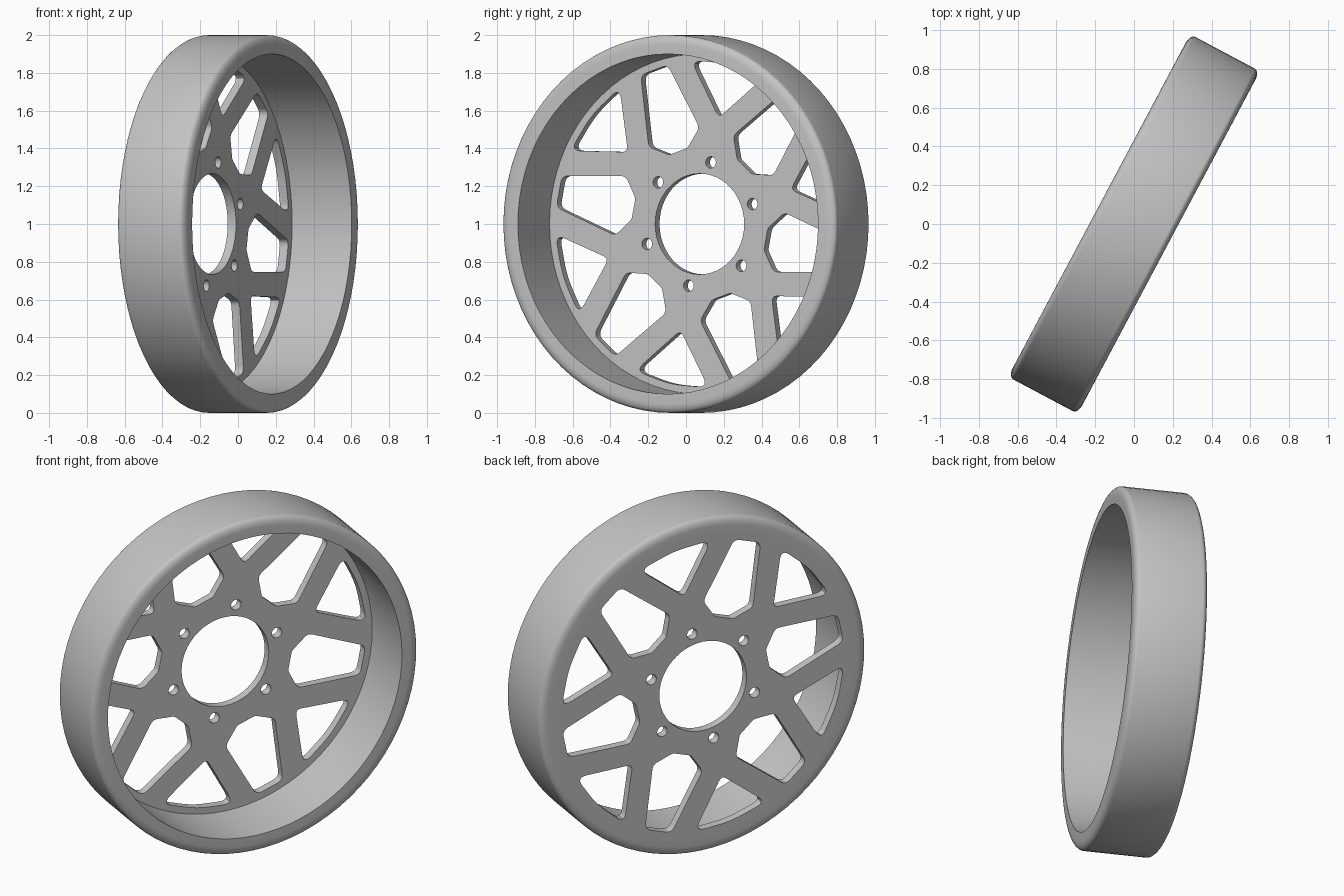
import bpy, bmesh, math
from mathutils import Vector, Matrix

if "Cube" in bpy.data.objects:
    bpy.data.objects.remove(bpy.data.objects["Cube"])

SEG = 80             # sides around the rim
H = 0.2035           # half width of the rim
R_IN = 0.9           # inner rim radius
FLOOR = -0.154       # front face of the spoked disc, along the axis
YAW = math.radians(28)


def polar(r, a):
    return Vector((r * math.cos(a), r * math.sin(a)))


def circle(r, n, c=Vector((0, 0))):
    return [c + polar(r, 2 * math.pi * i / n) for i in range(n)]


def rounded(corners, steps=6):
    """Round each (point, radius) corner of a closed polygon."""
    out = []
    n = len(corners)
    for i, (p, r) in enumerate(corners):
        a = (corners[i - 1][0] - p).normalized()
        b = (corners[(i + 1) % n][0] - p).normalized()
        d = r / math.tan(a.angle(b) / 2)
        for k in range(steps + 1):
            t = k / steps
            out.append(p + a * d * (1 - t) ** 2 + b * d * t * t)
    return out


def turn(points, deg):
    m = Matrix.Rotation(math.radians(deg), 2)
    return [m @ p for p in points]


def symmetric(half):
    """Mirror a half outline (starting and ending off axis) about local x."""
    return half + [(Vector((p.x, -p.y)), r) for p, r in reversed(half)]


# Window outlines, pointing along +x
R_WIN = 0.867
big = symmetric([(Vector((0.405, 0.058)), 0.04), (Vector((0.485, 0.160)), 0.045),
                 (Vector((0.86, 0.085)), 0.045)])
tip = polar(R_WIN, math.radians(14.9))
tri = [(Vector((0.575, 0)), 0.03), (tip, 0.035), (Vector((R_WIN, 0)), 0.6),
       (Vector((tip.x, -tip.y)), 0.035)]

# Disc outline with hub hole, bolt holes and two kinds of windows
loops = [circle(R_IN, SEG), circle(0.267, 48)]
for k in range(6):
    bolt = 18.5 + 60 * k
    loops.append(circle(0.031, 16, polar(0.333, math.radians(bolt))))
    loops.append(turn(rounded(tri), bolt))
    loops.append(turn(rounded(big), bolt + 30))

curve = bpy.data.curves.new("disc_outline", 'CURVE')
curve.dimensions = '2D'
curve.fill_mode = 'BOTH'
curve.extrude = (FLOOR + H) / 2
for pts in loops:
    s = curve.splines.new('POLY')
    s.points.add(len(pts) - 1)
    for sp, p in zip(s.points, pts):
        sp.co = (p.x, p.y, 0, 1)
    s.use_cyclic_u = True
tmp = bpy.data.objects.new("disc_outline", curve)
bpy.context.collection.objects.link(tmp)
bpy.context.view_layer.update()
disc = bpy.data.meshes.new_from_object(
    tmp.evaluated_get(bpy.context.evaluated_depsgraph_get()))
disc.transform(Matrix.Translation((0, 0, (FLOOR - H) / 2)))
bpy.data.objects.remove(tmp)

bm = bmesh.new()
bm.from_mesh(disc)
bpy.data.meshes.remove(disc)
bmesh.ops.remove_doubles(bm, verts=bm.verts, dist=0.0003)
# Remove the disc's outer wall, which the rim covers
hidden = [f for f in bm.faces
          if all(abs(v.co.xy.length - R_IN) < 0.002 for v in f.verts)
          and abs(f.normal.z) < 0.5]
bmesh.ops.delete(bm, geom=hidden, context='FACES')

# Rim: lathed profile with soft outer edges
FR, FA = 0.05, 0.03
edge = [(1 - FR + FR * math.sin(t), H - FA + FA * math.cos(t))
        for t in (math.pi / 2 * i / 6 for i in range(7))]
profile = ([(R_IN, FLOOR), (R_IN, H)] + edge
           + [(r, -z) for r, z in reversed(edge)] + [(R_IN, -H)])
rings = []
for r, z in profile:
    rings.append([bm.verts.new((p.x, p.y, z)) for p in circle(r, SEG)])
for a, b in zip(rings, rings[1:]):
    for i in range(SEG):
        j = (i + 1) % SEG
        bm.faces.new((a[i], a[j], b[j], b[i]))
bmesh.ops.remove_doubles(bm, verts=bm.verts, dist=0.0003)
bmesh.ops.recalc_face_normals(bm, faces=bm.faces)

# Stand the wheel upright, turned about z
s, c = math.sin(YAW), math.cos(YAW)
bm.transform(Matrix(((s, 0, c, 0), (c, 0, -s, 0), (0, 1, 0, 1), (0, 0, 0, 1))))
mesh = bpy.data.meshes.new("wheel_rim")
bm.to_mesh(mesh)
bm.free()

mat = bpy.data.materials.new("plain grey")
mat.diffuse_color = (0.55, 0.55, 0.55, 1)
mat.use_nodes = True
mat.node_tree.nodes["Principled BSDF"].inputs["Base Color"].default_value = mat.diffuse_color
mesh.materials.append(mat)
wheel = bpy.data.objects.new("wheel_rim", mesh)
bpy.context.collection.objects.link(wheel)
bpy.context.view_layer.objects.active = wheel
wheel.select_set(True)
bpy.ops.object.shade_smooth_by_angle(angle=math.radians(30))
